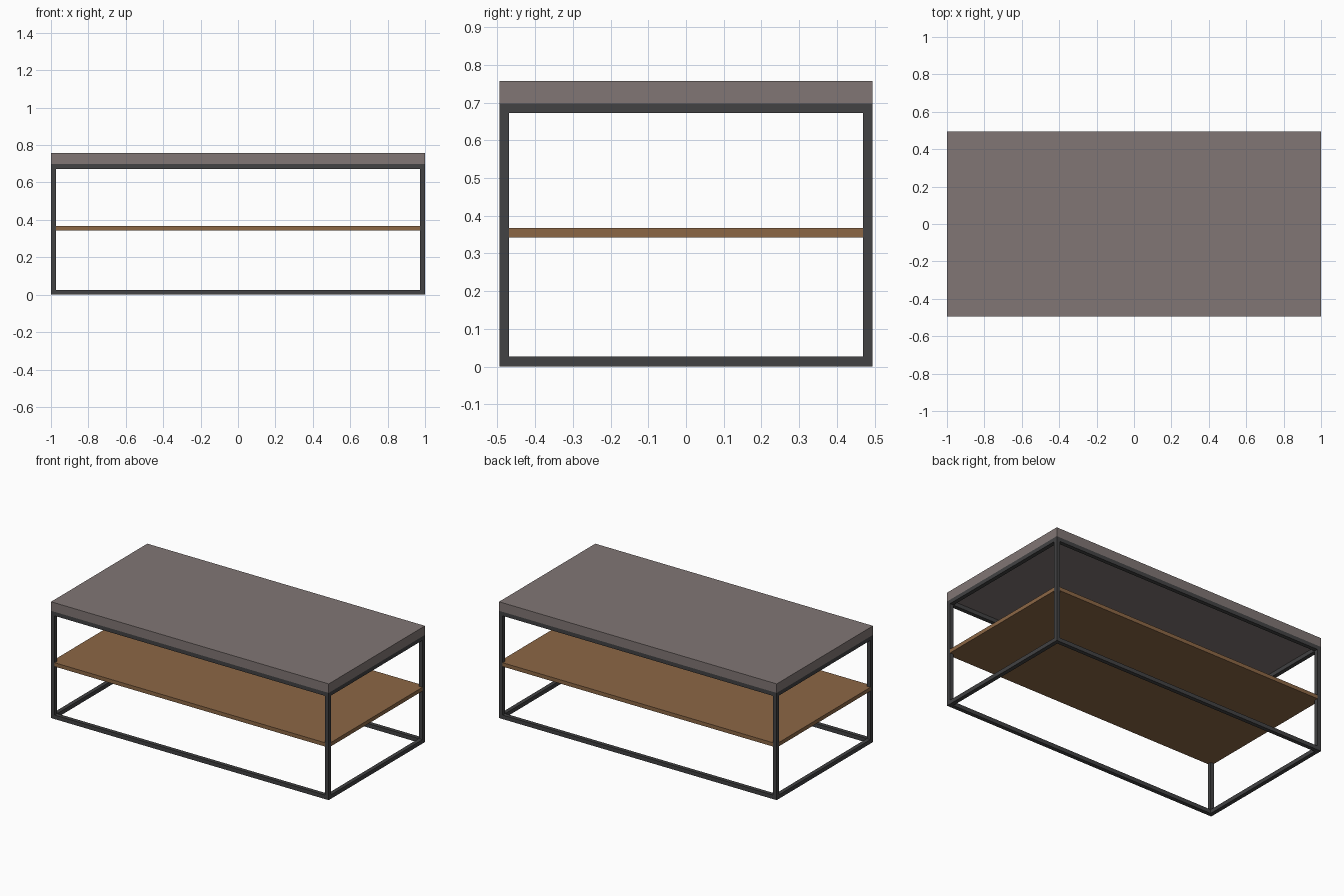
import bpy
import bmesh
from mathutils import Vector

if "Cube" in bpy.data.objects:
    bpy.data.objects.remove(bpy.data.objects["Cube"], do_unlink=True)

HX, HY = 1.0, 0.495          # half footprint
BAR = 0.026                  # square tube width
FRAME_TOP, TOP = 0.698, 0.757
SHELF_Z, SHELF_T = 0.342, 0.025


def material(name, color):
    mat = bpy.data.materials.new(name)
    mat.use_nodes = True
    mat.diffuse_color = (*color, 1)
    bsdf = mat.node_tree.nodes["Principled BSDF"]
    bsdf.inputs["Base Color"].default_value = (*color, 1)
    bsdf.inputs["Roughness"].default_value = 0.6
    return mat


def finish(name, bm, mat):
    bmesh.ops.recalc_face_normals(bm, faces=bm.faces)
    mesh = bpy.data.meshes.new(name)
    bm.to_mesh(mesh)
    bm.free()
    mesh.materials.append(mat)
    obj = bpy.data.objects.new(name, mesh)
    bpy.context.collection.objects.link(obj)
    return obj


def box(name, center, size, mat):
    bm = bmesh.new()
    bmesh.ops.create_cube(bm, size=1)
    bmesh.ops.scale(bm, vec=Vector(size), verts=bm.verts)
    bmesh.ops.translate(bm, vec=Vector(center), verts=bm.verts)
    return finish(name, bm, mat)


stone = material("taupe_top", (0.218, 0.182, 0.176))
metal = material("dark_metal", (0.054, 0.054, 0.056))
wood = material("brown_wood", (0.262, 0.136, 0.060))

# Table top slab
box("table_top", (0, 0, (FRAME_TOP + TOP) / 2), (2 * HX, 2 * HY, TOP - FRAME_TOP), stone)

# Four legs
lx, ly = HX - BAR / 2, HY - BAR / 2
for side, sx in (("left", 1), ("right", -1)):
    for end, sy in (("front", -1), ("back", 1)):
        box(f"{end}_{side}_leg", (sx * lx, sy * ly, FRAME_TOP / 2), (BAR, BAR, FRAME_TOP), metal)

# Rails joining the legs, at floor level and under the top
for level, z in (("lower", BAR / 2), ("upper", FRAME_TOP - BAR / 2)):
    for end, sy in (("front", -1), ("back", 1)):
        box(f"{level}_{end}_rail", (0, sy * ly, z), (2 * (HX - BAR), BAR, BAR), metal)
    for side, sx in (("left", 1), ("right", -1)):
        box(f"{level}_{side}_rail", (sx * lx, 0, z), (BAR, 2 * (HY - BAR), BAR), metal)

# Shelf board, notched at each corner around the legs
ix, iy = HX - BAR, HY - BAR
outline = []
for sx, sy in ((1, 1), (-1, 1), (-1, -1), (1, -1)):
    corner = [(sx * HX, sy * iy), (sx * ix, sy * iy), (sx * ix, sy * HY)]
    outline += corner if sx * sy > 0 else corner[::-1]
bm = bmesh.new()
base = bm.faces.new([bm.verts.new((x, y, SHELF_Z)) for x, y in outline])
lifted = bmesh.ops.extrude_face_region(bm, geom=[base], use_keep_orig=True)
top_verts = [g for g in lifted["geom"] if isinstance(g, bmesh.types.BMVert)]
bmesh.ops.translate(bm, vec=(0, 0, SHELF_T), verts=top_verts)
finish("shelf", bm, wood)
